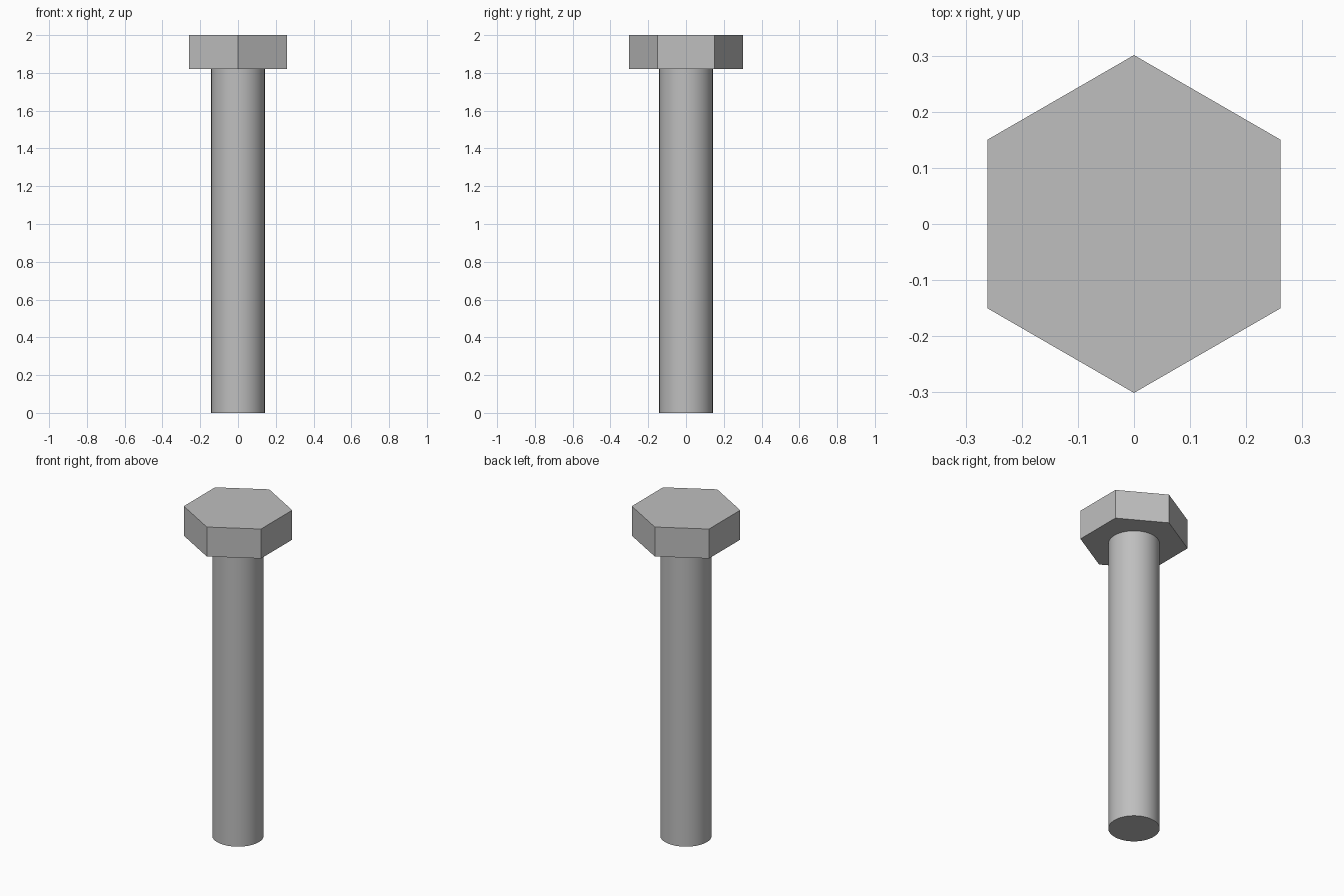
import bpy
import math

default = bpy.data.objects.get("Cube")
if default:
    bpy.data.objects.remove(default, do_unlink=True)

HEIGHT = 2.0
HEAD_BASE = 1.82

# Single plain metal colour
steel = bpy.data.materials.new("grey steel")
steel.use_nodes = True
colour = (0.52, 0.52, 0.52, 1)
steel.diffuse_color = colour
steel.node_tree.nodes["Principled BSDF"].inputs["Base Color"].default_value = colour


def prism(name, sides, radius, bottom, top):
    """Upright prism with its first corner on +y."""
    bpy.ops.mesh.primitive_cylinder_add(
        vertices=sides, radius=radius, depth=top - bottom,
        location=(0, 0, (bottom + top) / 2))
    part = bpy.context.object
    part.name = name
    part.data.materials.append(steel)
    return part


# Round shank, smooth around the side with crisp ends
shank = prism("shank", 64, 0.142, 0, HEAD_BASE)
bpy.ops.object.shade_smooth_by_angle(angle=math.radians(30))

# Flat-faced hexagonal head
head = prism("hex_head", 6, 0.301, HEAD_BASE, HEIGHT)
